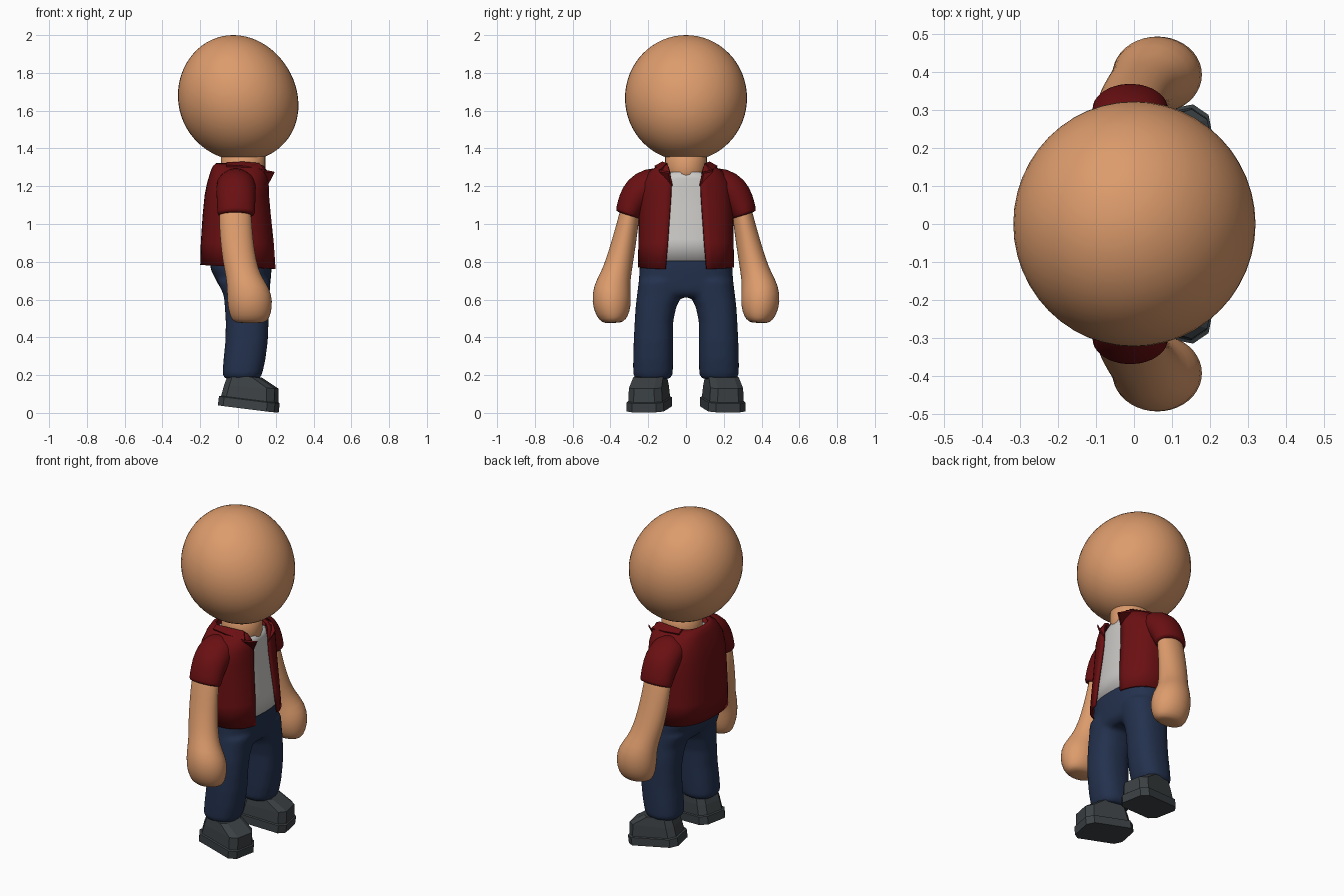
import bpy, bmesh, math
from mathutils import Vector, Matrix

if "Cube" in bpy.data.objects:
    bpy.data.objects.remove(bpy.data.objects["Cube"])


def material(name, rgb):
    m = bpy.data.materials.new(name)
    m.diffuse_color = (*rgb, 1)
    m.use_nodes = True
    m.node_tree.nodes["Principled BSDF"].inputs["Base Color"].default_value = m.diffuse_color
    return m


SKIN = material("skin", (0.72, 0.33, 0.15))
RED = material("dark red", (0.145, 0.005, 0.006))
WHITE = material("off white", (0.60, 0.59, 0.57))
DENIM = material("denim blue", (0.017, 0.031, 0.075))
GREY = material("shoe grey", (0.045, 0.053, 0.058))


def finish(bm, name, mat, smooth=True, closed=True):
    if closed:
        bmesh.ops.recalc_face_normals(bm, faces=bm.faces)
    me = bpy.data.meshes.new(name)
    bm.to_mesh(me)
    bm.free()
    me.materials.append(mat)
    for p in me.polygons:
        p.use_smooth = smooth
    ob = bpy.data.objects.new(name, me)
    bpy.context.collection.objects.link(ob)
    return ob


def loft(name, rings, mat, closed=True, caps=True, smooth=True, bm=None):
    """Skin a list of equal-length point rings."""
    own = bm is None
    bm = bm or bmesh.new()
    rows = [[bm.verts.new(p) for p in r] for r in rings]
    n = len(rows[0])
    for a, b in zip(rows, rows[1:]):
        for j in range(n if closed else n - 1):
            k = (j + 1) % n
            bm.faces.new((a[j], a[k], b[k], b[j]))
    if caps and closed:
        bm.faces.new(rows[0][::-1])
        bm.faces.new(rows[-1])
    if own:
        return finish(bm, name, mat, smooth, closed)


def spow(v, e):
    return math.copysign(abs(v) ** e, v)


def oval(z, x0, x1, y0, y1, n=2.5, seg=32, slope=0):
    """Horizontal rounded cross-section between the given limits."""
    cx, a, cy, b = (x0 + x1) / 2, (x1 - x0) / 2, (y0 + y1) / 2, (y1 - y0) / 2
    out = []
    for i in range(seg):
        t = math.tau * i / seg
        x = cx + a * spow(math.cos(t), 2 / n)
        out.append((x, cy + b * spow(math.sin(t), 2 / n), z - slope * x))
    return out


def limb(name, pts, mat, s, seg=20):
    """Tube along a path in the side plane: points are x, y, z, x radius, side radius."""
    rings = []
    for i, (x, y, z, rx, rn) in enumerate(pts):
        p, q = pts[max(i - 1, 0)], pts[min(i + 1, len(pts) - 1)]
        d = Vector((q[1] - p[1], q[2] - p[2])).normalized()
        rings.append([(x + rx * math.cos(t), s * (y - d.y * rn * math.sin(t)),
                       z + d.x * rn * math.sin(t))
                      for t in (math.tau * k / seg for k in range(seg))])
    ob = loft(name, rings, mat)
    ob.modifiers.new("smooth", "SUBSURF").levels = 1
    return ob


# Head: slightly raked ball, and neck
bm = bmesh.new()
bmesh.ops.create_uvsphere(bm, u_segments=48, v_segments=32, radius=1)
for v in bm.verts:
    c = v.co.copy()
    v.co = (0.318 * c.x - 0.025 * c.z - 0.012 * c.x * c.z, 0.323 * c.y, 1.667 + 0.333 * c.z)
finish(bm, "head", SKIN)
loft("neck", [oval(z, -0.09, 0.145, -0.11, 0.11, 2) for z in (1.2, 1.3, 1.42)], SKIN)

# Inner shirt
shirt = [(0.805, -0.17, 0.188, 0.235), (0.92, -0.17, 0.178, 0.23), (1.08, -0.16, 0.158, 0.225),
         (1.18, -0.145, 0.15, 0.21), (1.24, -0.13, 0.148, 0.18), (1.275, -0.11, 0.142, 0.12)]
loft("inner_shirt", [oval(z, a, b, -w, w) for z, a, b, w in shirt], WHITE)

# Open jacket: z, back x, front x, half width, half opening
jacket = [(0.773, -0.2, 0.208, 0.255, 0.11), (0.9, -0.197, 0.196, 0.252, 0.098),
          (1.05, -0.187, 0.178, 0.25, 0.087), (1.15, -0.177, 0.168, 0.247, 0.08),
          (1.22, -0.163, 0.166, 0.235, 0.078), (1.28, -0.145, 0.163, 0.195, 0.088),
          (1.308, -0.132, 0.155, 0.15, 0.095), (1.322, -0.115, 0.14, 0.122, 0.1)]
rings = []
for k, (z, x0, x1, b, w) in enumerate(jacket):
    n, a, cx = 2.6, (x1 - x0) / 2, (x0 + x1) / 2
    t0 = math.asin((w / b) ** (n / 2))
    ring = []
    for i in range(41):
        t = t0 + (math.tau - 2 * t0) * i / 40
        x = cx + a * spow(math.cos(t), 2 / n)
        ring.append((x, b * spow(math.sin(t), 2 / n), z - (0.05 * x if k == 0 else 0)))
    rings.append(ring)
ob = loft("jacket_body", rings, RED, closed=False)
m = ob.modifiers.new("thickness", "SOLIDIFY")
m.thickness, m.offset = 0.014, -1

# Trousers: hips and legs blended into one skin
bm = bmesh.new()
hips = [(0.83, -0.15, 0.178, 0.238), (0.76, -0.145, 0.178, 0.247), (0.69, -0.11, 0.172, 0.25),
        (0.64, -0.08, 0.165, 0.25), (0.612, -0.05, 0.14, 0.22)]
loft("", [oval(z, a, b, -w, w) for z, a, b, w in hips], DENIM, bm=bm)
legs = [(0.7, -0.11, 0.172, 0.01, 0.25), (0.62, -0.075, 0.167, 0.022, 0.26),
        (0.56, -0.07, 0.165, 0.052, 0.267), (0.48, -0.065, 0.162, 0.068, 0.272),
        (0.38, -0.067, 0.158, 0.068, 0.277), (0.28, -0.077, 0.145, 0.068, 0.28),
        (0.205, -0.083, 0.128, 0.07, 0.28), (0.18, -0.07, 0.115, 0.085, 0.265)]
for s in (1, -1):
    loft("", [[(x, s * y, z) for x, y, z in oval(z, a, b, c, d, 2.4)]
              for z, a, b, c, d in legs], DENIM, bm=bm)
ob = finish(bm, "trousers", DENIM)
m = ob.modifiers.new("blend", "REMESH")
m.mode, m.voxel_size, m.use_smooth_shade = "VOXEL", 0.012, True
m = ob.modifiers.new("relax", "SMOOTH")
m.factor, m.iterations = 0.5, 8

for s, side in ((1, "left"), (-1, "right")):
    # Sleeve, then bare arm ending in a fist
    limb(side + "_sleeve", [(-0.01, 0.11, 1.222, 0.095, 0.08), (-0.01, 0.19, 1.212, 0.105, 0.09),
                            (-0.01, 0.247, 1.172, 0.106, 0.094), (-0.01, 0.285, 1.115, 0.103, 0.08),
                            (-0.01, 0.308, 1.052, 0.1, 0.068), (-0.01, 0.31, 1.046, 0.099, 0.066)],
         RED, s)
    limb(side + "_arm", [(-0.015, 0.285, 1.12, 0.08, 0.05), (-0.015, 0.301, 1.04, 0.087, 0.055),
                         (-0.008, 0.325, 0.92, 0.088, 0.064), (0.008, 0.352, 0.8, 0.09, 0.073),
                         (0.03, 0.373, 0.72, 0.094, 0.082), (0.055, 0.392, 0.66, 0.114, 0.1),
                         (0.063, 0.395, 0.59, 0.122, 0.106), (0.064, 0.387, 0.525, 0.112, 0.092),
                         (0.064, 0.38, 0.485, 0.095, 0.064), (0.064, 0.38, 0.476, 0.06, 0.035)],
         SKIN, s)

    # Collar flap folded outwards
    inner = [(-0.06, 0.122, 1.322), (0.03, 0.122, 1.325), (0.11, 0.102, 1.317), (0.155, 0.075, 1.2)]
    outer = [(-0.06, 0.155, 1.307), (0.03, 0.165, 1.303), (0.14, 0.14, 1.282), (0.193, 0.09, 1.272)]
    ob = loft(side + "_collar", [[(x, s * y, z) for x, y, z in r] for r in (inner, outer)],
              RED, closed=False, smooth=False)
    ob.modifiers.new("thickness", "SOLIDIFY").thickness = 0.012
    ob.modifiers["thickness"].offset = 0

    # Faceted shoe: z heel, z toe, back, front, half width, corner cut
    levels = [(0, 0, -0.15, 0.155, 0.1, 0.035), (0.048, 0.048, -0.15, 0.155, 0.1, 0.035),
              (0.052, 0.052, -0.14, 0.148, 0.092, 0.035), (0.11, 0.125, -0.132, 0.14, 0.088, 0.035),
              (0.168, 0.172, -0.118, 0.045, 0.08, 0.03)]
    frame = (Matrix.Translation((0.052, 0.193, 0.022)) @ Matrix.Rotation(math.radians(11), 4, "Z")
             @ Matrix.Rotation(math.radians(7), 4, "Y"))
    rings = []
    for z0, z1, b, f, w, c in levels:
        pts = [(f, w - c), (f - c, w), (b + c, w), (b, w - c),
               (b, c - w), (b + c, -w), (f - c, -w), (f, c - w)]
        ring = [frame @ Vector((x, y, z0 + (z1 - z0) * (x - b) / (f - b))) for x, y in pts]
        rings.append([(p.x, s * p.y, p.z) for p in ring])
    loft(side + "_shoe", rings, GREY, smooth=False)
